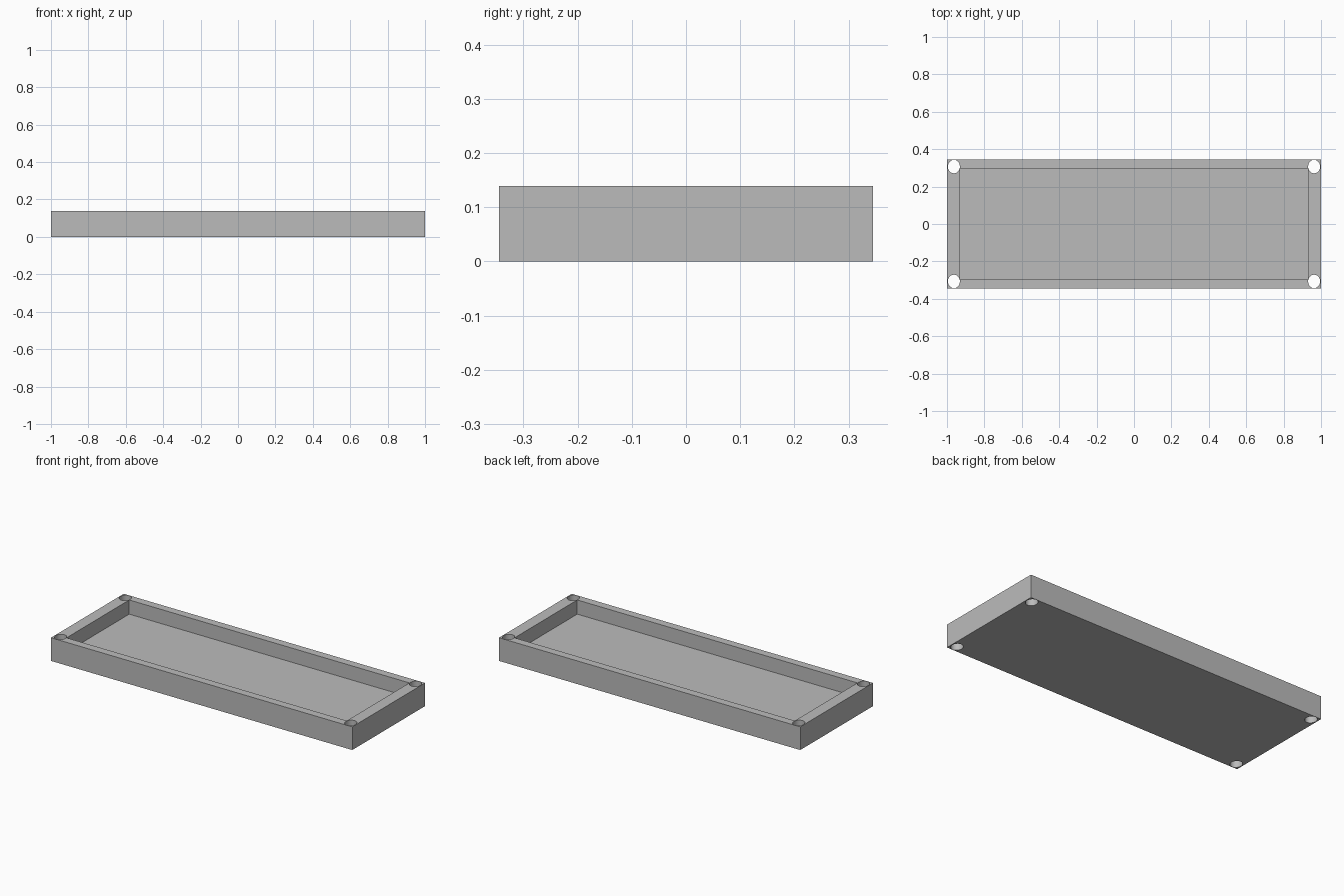
import bpy
import math

default = bpy.data.objects.get("Cube")
if default:
    bpy.data.objects.remove(default, do_unlink=True)

HALF_X, HALF_Y, HEIGHT = 1.0, 0.345, 0.139
FLOOR = 0.054

grey = bpy.data.materials.new("plain grey")
grey.use_nodes = True
colour = (0.5, 0.5, 0.5, 1)
grey.diffuse_color = colour
grey.node_tree.nodes["Principled BSDF"].inputs["Base Color"].default_value = colour


def finish(name, scale):
    obj = bpy.context.object
    obj.name = name
    obj.scale = scale
    bpy.ops.object.transform_apply(location=False, rotation=False, scale=True)
    obj.data.materials.append(grey)
    return obj


def box(name, half_x, half_y, bottom, top):
    bpy.ops.mesh.primitive_cube_add(size=2, location=(0, 0, (bottom + top) / 2))
    return finish(name, (half_x, half_y, (top - bottom) / 2))


def cut(target, cutter):
    cutter.hide_render = True
    mod = target.modifiers.new("cut", "BOOLEAN")
    mod.operation = "DIFFERENCE"
    mod.solver = "EXACT"
    mod.object = cutter
    bpy.context.view_layer.objects.active = target
    bpy.ops.object.modifier_apply(modifier=mod.name)
    bpy.data.objects.remove(cutter, do_unlink=True)


# Solid block hollowed into a shallow tray
tray = box("tray", HALF_X, HALF_Y, 0, HEIGHT)
cut(tray, box("pocket_cutter", 0.93, 0.297, FLOOR, HEIGHT + 0.1))

# Slightly oval holes through the four corners
for sx in (-1, 1):
    for sy in (-1, 1):
        bpy.ops.mesh.primitive_cylinder_add(
            vertices=32, radius=1, depth=1,
            location=(sx * 0.963, sy * 0.307, HEIGHT / 2))
        cut(tray, finish("hole_cutter", (0.032, 0.036, 0.4)))

# Smooth hole walls, crisp box edges
bpy.ops.object.select_all(action="DESELECT")
tray.select_set(True)
bpy.context.view_layer.objects.active = tray
bpy.ops.object.shade_smooth_by_angle(angle=math.radians(30))
